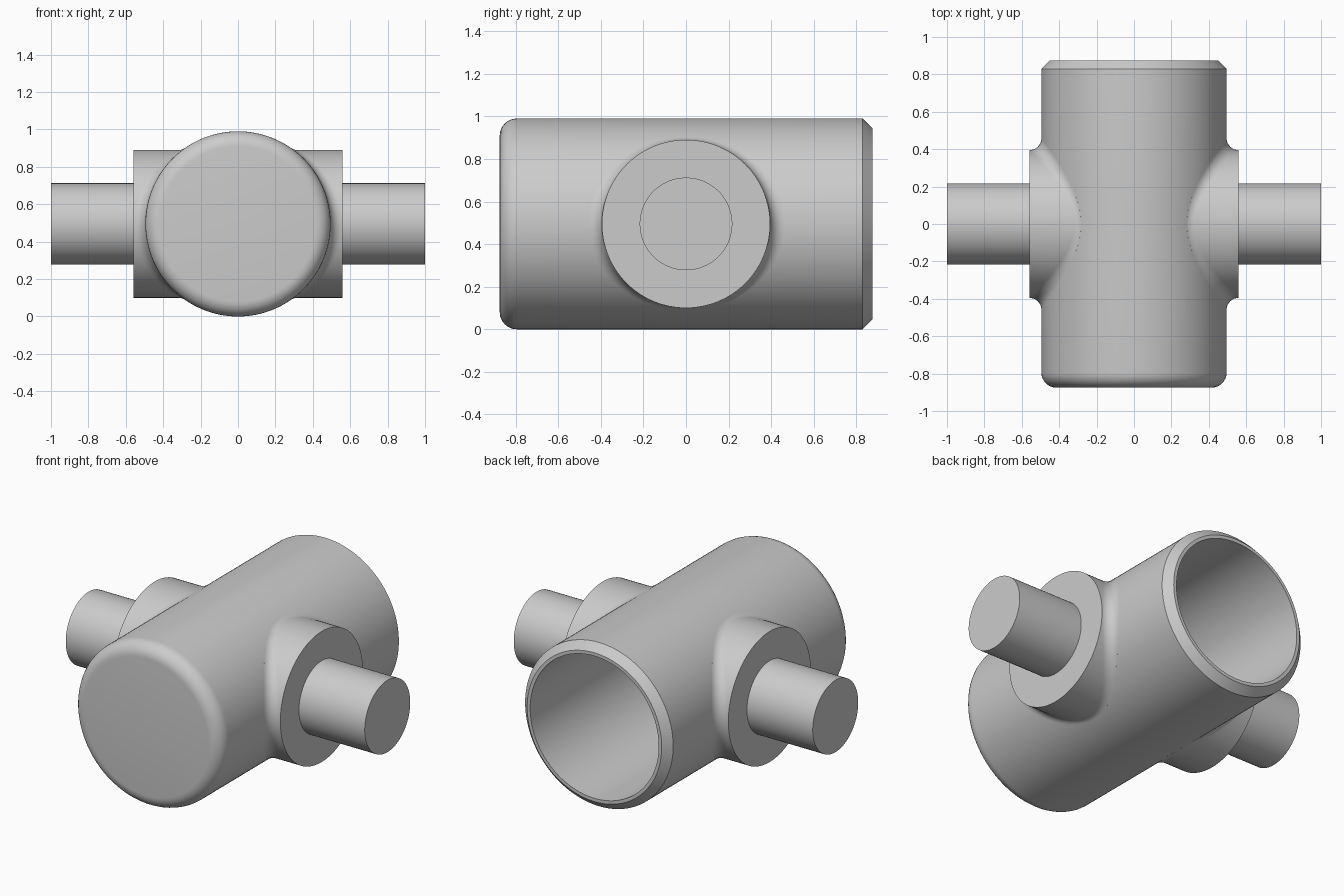
import bpy, bmesh
from math import sin, cos, pi, sqrt, radians
from mathutils import Vector

if "Cube" in bpy.data.objects:
    bpy.data.objects.remove(bpy.data.objects["Cube"])

R, ZC, L = 0.495, 0.495, 0.875     # body radius, axis height, half length
BORE = 0.43                        # inside radius
BOSS, FACE, F = 0.395, 0.56, 0.064 # boss radius, boss face x, blend radius
N = 128
ANG = [2 * pi * i / N for i in range(N)]


def skin(name, rings, start, end, mirror=False):
    """Closed solid through equal rings, with a pole vertex at each end."""
    bm = bmesh.new()
    vs = [[bm.verts.new(p) for p in ring] for ring in rings]
    for a, b in zip(vs, vs[1:]):
        for i in range(N):
            j = (i + 1) % N
            bm.faces.new((a[i], a[j], b[j], b[i]))
    for ring, pole in ((vs[0], start), (vs[-1], end)):
        c = bm.verts.new(pole)
        for i in range(N):
            bm.faces.new((ring[i], ring[(i + 1) % N], c))
    bmesh.ops.recalc_face_normals(bm, faces=bm.faces)
    me = bpy.data.meshes.new(name)
    bm.to_mesh(me)
    bm.free()
    ob = bpy.data.objects.new(name, me)
    bpy.context.collection.objects.link(ob)
    ob.location.z = ZC
    bpy.ops.object.select_all(action='DESELECT')
    ob.select_set(True)
    bpy.context.view_layer.objects.active = ob
    bpy.ops.object.shade_smooth_by_angle(angle=radians(30))
    if mirror:
        ob.modifiers.new("Mirror", 'MIRROR').use_mirror_merge = False
    return ob


def ring_y(r, y):
    return [Vector((r * cos(t), y, r * sin(t))) for t in ANG]


def ring_x(r, x):
    return [Vector((x, r * cos(t), r * sin(t))) for t in ANG]


# Hollow body: rounded closed front, chamfered open back
fr, ch, wall = 0.08, 0.045, 0.065
profile = [(R - fr + fr * sin(a), -L + fr - fr * cos(a))
           for a in (pi / 2 * k / 8 for k in range(9))]
profile += [(R, L - ch), (R - ch, L), (BORE, L), (BORE, -L + wall)]
skin("body", [ring_y(r, y) for r, y in profile], (0, -L, 0), (0, -L + wall, 0))

# Side bosses: flat face, straight wall, rolling-ball blend onto the body
centres = []
for t in ANG:
    y, z = (BOSS + F) * cos(t), (BOSS + F) * sin(t)
    centres.append(Vector((sqrt((R + F) ** 2 - z * z), y, z)))
rings = [ring_x(BOSS, FACE)]
for k in range(11):
    ring = []
    for t, c in zip(ANG, centres):
        to_boss = Vector((0, -cos(t), -sin(t)))
        to_body = Vector((-c.x, 0, -c.z)).normalized()
        ring.append(c + F * to_boss.slerp(to_body, k / 10))
    rings.append(ring)
# Hidden back of the boss follows the inside of the body wall
inner = 0.46
for s in (1, 0.8, 0.6, 0.4, 0.2):
    back = []
    for p in rings[11]:
        z = p.z * inner / R * s
        back.append(Vector((sqrt(inner ** 2 - z * z), p.y * s, z)))
    rings.append(back)
skin("side_boss", rings, (FACE, 0, 0), (inner, 0, 0), mirror=True)

# Stub pins
PIN = 0.2175
skin("side_pin", [ring_x(PIN, 0.5), ring_x(PIN, 1.0)], (0.5, 0, 0), (1.0, 0, 0), mirror=True)
